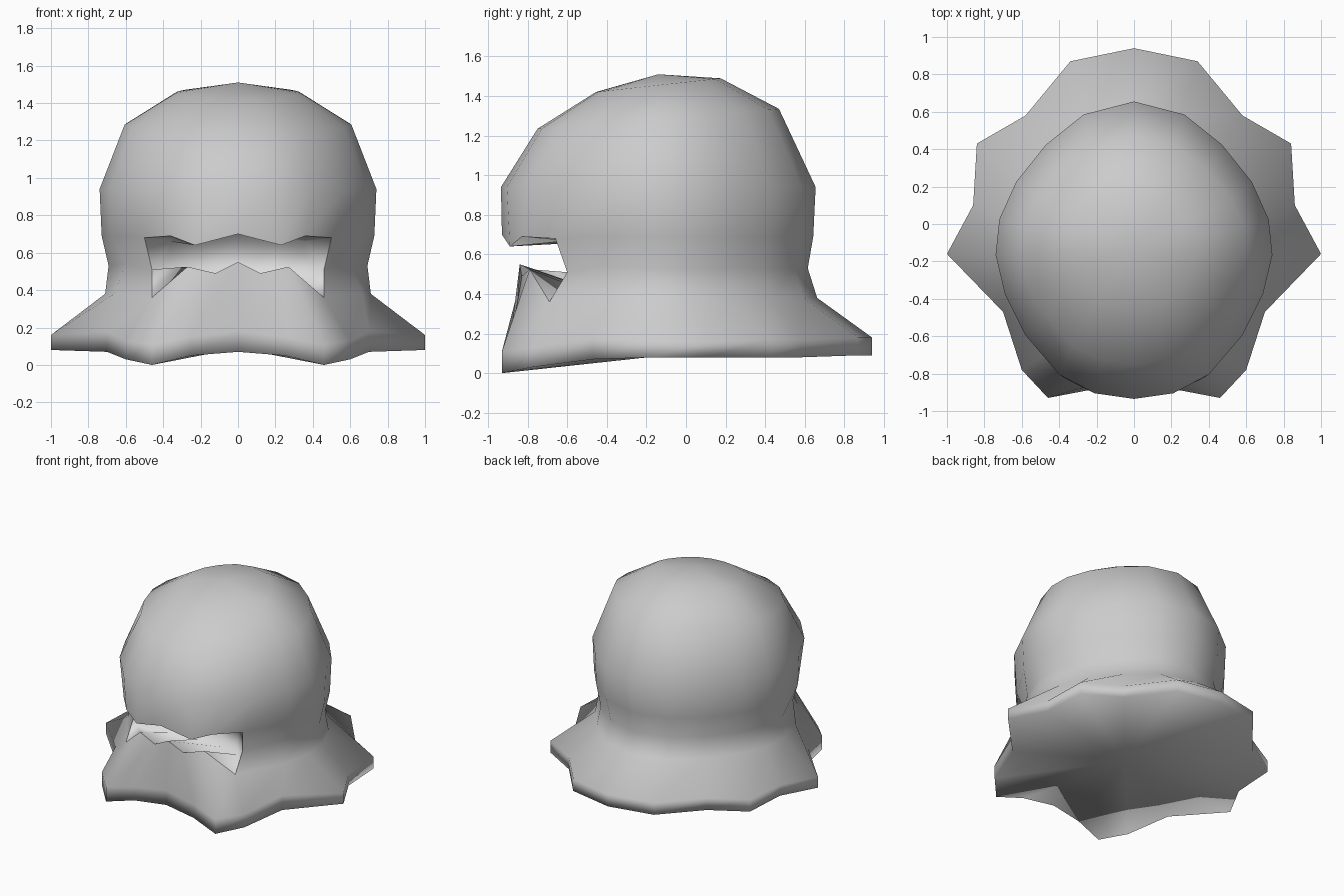
import bpy, bmesh

if "Cube" in bpy.data.objects:
    bpy.data.objects.remove(bpy.data.objects["Cube"])


def material(name, v):
    m = bpy.data.materials.new(name)
    m.diffuse_color = (v, v, v, 1)
    m.use_nodes = True
    m.node_tree.nodes["Principled BSDF"].inputs["Base Color"].default_value = m.diffuse_color
    return m


grey = material("grey", 0.60)
pale = material("pale grey", 0.72)

# Half outlines, from the back centre round to the front centre
DOME = [(0, .65), (.27, .58), (.47, .42), (.63, .22), (.72, .02), (.74, -.17),
        (.69, -.38), (.58, -.60), (.40, -.81), (.21, -.91), (0, -.94)]
SKIRT = [(0, .94), (.34, .87), (.58, .58), (.84, .43), (.86, .10), (1, -.16),
         (.70, -.47), (.60, -.78), (.46, -.93), (.25, -.89), (0, -.86)]
SKIRT_TOP = [.18, .18, .17, .17, .16, .16, .18, .13, .11, .15, .18]
SKIRT_BASE = [.09, .09, .08, .08, .08, .08, .07, .03, 0, .05, .07]


def dome_ring(sx, sy, z, slope=0.0):
    out = []
    for x, y in DOME:
        yy = (y + .145) * sy
        out.append((x * sx, yy - .14, z + slope * yy))
    return out


# Rings of the body from the crown down to the hem
crown = dome_ring(.45, .396, 1.455, .11)
upper = dome_ring(.82, .767, 1.285, .082)
brow = dome_ring(1, 1, .94)
lip = dome_ring(.985, .985, .69)[:7] + [
    (.50, -.66, .68), (.36, -.83, .69), (.23, -.89, .64), (0, -.93, .70)]
neck = dome_ring(.935, .95, .53)[:6] + [(.60, -.43, .54), (.46, -.60, .51)]
jaw = dome_ring(.96, 1.01, .38)[:7] + [
    (.46, -.69, .36), (.27, -.79, .525), (.12, -.83, .49), (0, -.84, .55)]
hem_top = [(x, y, z) for (x, y), z in zip(SKIRT, SKIRT_TOP)]
hem_base = [(x, y, z) for (x, y), z in zip(SKIRT, SKIRT_BASE)]


def finish(name, bm, mat):
    bmesh.ops.remove_doubles(bm, verts=bm.verts, dist=.0005)
    me = bpy.data.meshes.new(name)
    bm.to_mesh(me)
    bm.free()
    me.materials.append(mat)
    for p in me.polygons:
        p.use_smooth = True
    ob = bpy.data.objects.new(name, me)
    bpy.context.collection.objects.link(ob)
    return ob


def quads(bm, a, b, side):
    """Bridge two half rings (a above b) on one side of the mirror plane."""
    for i in range(min(len(a), len(b)) - 1):
        pts = [a[i], a[i + 1], b[i + 1], b[i]]
        face(bm, pts, side)


def face(bm, pts, side):
    pts = [(x * side, y, z) for x, y, z in pts]
    if side > 0:
        pts.reverse()
    pts = pts[::-1]
    bm.faces.new([bm.verts.new(p) for p in pts])


# Hooded dome with its flared, pointed skirt
bm = bmesh.new()
for s in (1, -1):
    for i in range(10):
        face(bm, [(0, -.14, 1.51), crown[i + 1], crown[i]], s)
        face(bm, [hem_base[i], hem_base[i + 1], (0, -.1, .09)], s)
    for a, b in ((crown, upper), (upper, brow), (brow, lip), (lip, neck),
                 (neck, jaw), (jaw, hem_top), (hem_top, hem_base)):
        quads(bm, a, b, s)
bmesh.ops.remove_doubles(bm, verts=bm.verts, dist=.0005)
bmesh.ops.recalc_face_normals(bm, faces=bm.faces)
finish("hooded_body", bm, grey)

# Recess behind the mouth opening
bm = bmesh.new()
corner = neck[7]
roof = [corner, (.36, -.52, .66), (.20, -.48, .68), (0, -.46, .70)]
floor = [corner, (.36, -.52, .42), (.20, -.48, .42), (0, -.46, .42)]
for s in (1, -1):
    quads(bm, lip[7:], roof, s)
    for i in range(3):
        a, b = roof[i:i + 2], floor[i:i + 2]
        face(bm, [a[0], a[1], b[1]] + ([b[0]] if i else []), s)
    quads(bm, floor, jaw[7:], s)
bmesh.ops.remove_doubles(bm, verts=bm.verts, dist=.0005)
bmesh.ops.recalc_face_normals(bm, faces=bm.faces)
# Aim the lining towards the opening
bm.faces.ensure_lookup_table()
wall = max(bm.faces, key=lambda f: abs(f.normal.y) - abs(f.normal.z))
if wall.normal.y > 0:
    bmesh.ops.reverse_faces(bm, faces=bm.faces)
finish("mouth_lining", bm, pale)
